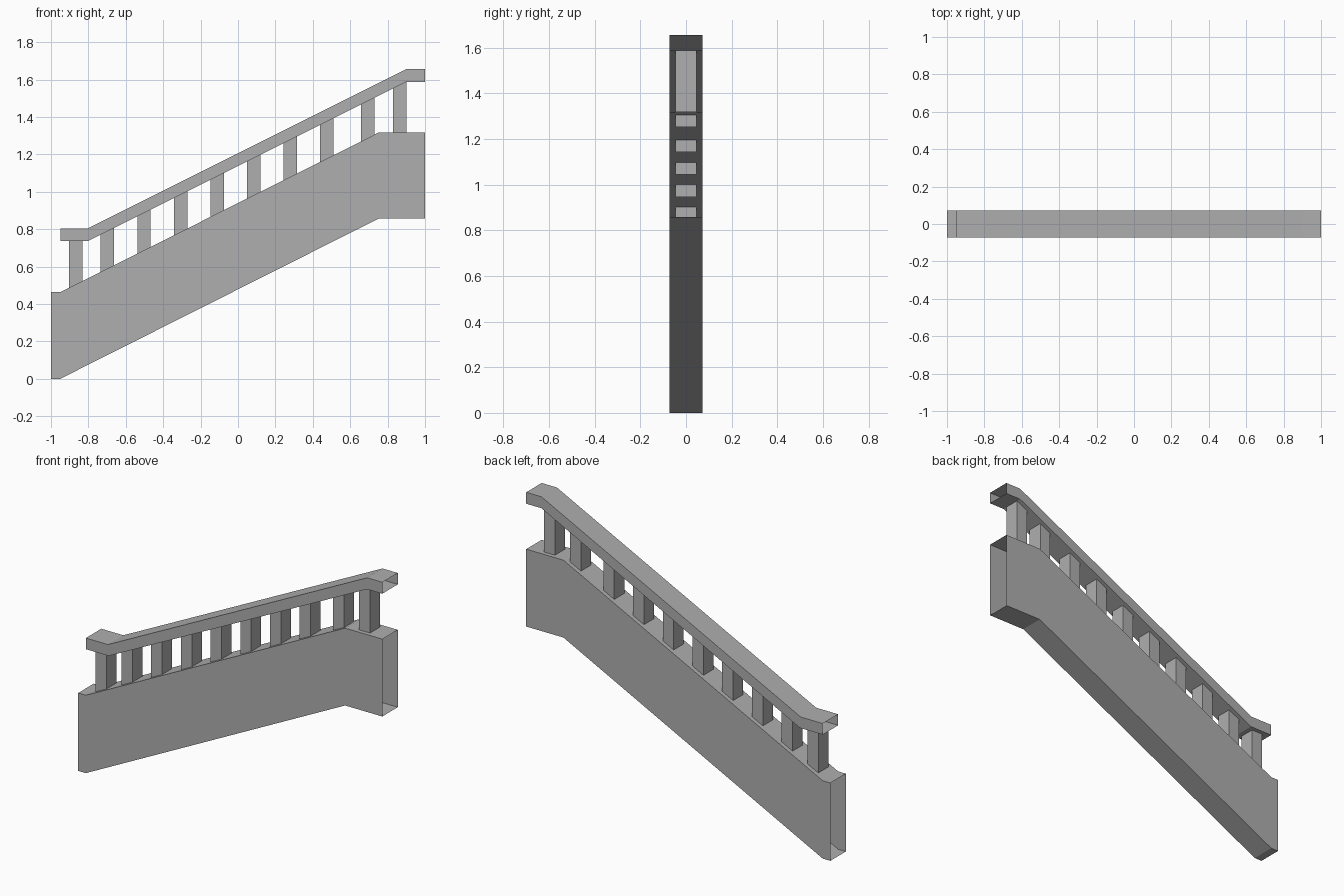
import bpy

if "Cube" in bpy.data.objects:
    bpy.data.objects.remove(bpy.data.objects["Cube"])

HALF_W = 0.0725   # half depth of stringer and handrail
BAL_HALF = 0.047  # half depth of a baluster
BAL_W = 0.072     # baluster width along x

# Dark grey paint shared by all parts
grey = bpy.data.materials.new("dark_grey")
grey.diffuse_color = (0.43, 0.43, 0.43, 1)
grey.use_nodes = True
grey.node_tree.nodes["Principled BSDF"].inputs["Base Color"].default_value = grey.diffuse_color


def add_mesh(name, verts, faces):
    mesh = bpy.data.meshes.new(name)
    mesh.from_pydata(verts, [], faces)
    mesh.update()
    mesh.materials.append(grey)
    obj = bpy.data.objects.new(name, mesh)
    bpy.context.collection.objects.link(obj)
    return obj


def open_tube(name, bottom, top):
    """Rectangular tube following a bent path, open at both ends."""
    verts = []
    for (xb, zb), (xt, zt) in zip(bottom, top):
        verts += [(xb, -HALF_W, zb), (xb, HALF_W, zb),
                  (xt, HALF_W, zt), (xt, -HALF_W, zt)]
    faces = []
    for s in range(len(bottom) - 1):
        a, b = 4 * s, 4 * s + 4
        for i in range(4):
            j = (i + 1) % 4
            faces.append((a + i, a + j, b + j, b + i))
    obj = add_mesh(name, verts, faces)
    # make sure the faces look outward (first face is the underside)
    if obj.data.polygons[0].normal.z > 0:
        obj.data.flip_normals()
    return obj


def height(path, x):
    """Height of a bent path at x."""
    for (x0, z0), (x1, z1) in zip(path, path[1:]):
        if x0 <= x <= x1:
            return z0 + (z1 - z0) * (x - x0) / (x1 - x0)


# Stringer
stringer_bottom = [(-1, 0), (-0.95, 0), (0.755, 0.858), (1, 0.858)]
stringer_top = [(-1, 0.463), (-0.95, 0.463), (0.755, 1.318), (1, 1.318)]
open_tube("stringer", stringer_bottom, stringer_top)

# Handrail
rail_bottom = [(-0.95, 0.737), (-0.8, 0.737), (0.9, 1.588), (1, 1.588)]
rail_top = [(-0.95, 0.803), (-0.805, 0.803), (0.9, 1.656), (1, 1.656)]
open_tube("handrail", rail_bottom, rail_top)

# Balusters: end posts plus an evenly spaced run, sunk slightly into the stringer
starts = [-0.903] + [-0.734 + 0.1955 * i for i in range(7)] + [0.658, 0.829]
for n, x0 in enumerate(starts, 1):
    x1 = x0 + BAL_W
    on_landing = x0 > 0.755
    z0 = height(stringer_top, x0) - (0 if on_landing else 0.017)
    z1 = height(rail_bottom, x1)
    verts = [(x, y, z) for z in (z0, z1)
             for x, y in ((x0, -BAL_HALF), (x1, -BAL_HALF),
                          (x1, BAL_HALF), (x0, BAL_HALF))]
    faces = [(3, 2, 1, 0), (4, 5, 6, 7)]
    faces += [(i, (i + 1) % 4, (i + 1) % 4 + 4, i + 4) for i in range(4)]
    add_mesh(f"baluster_{n:02d}", verts, faces)
